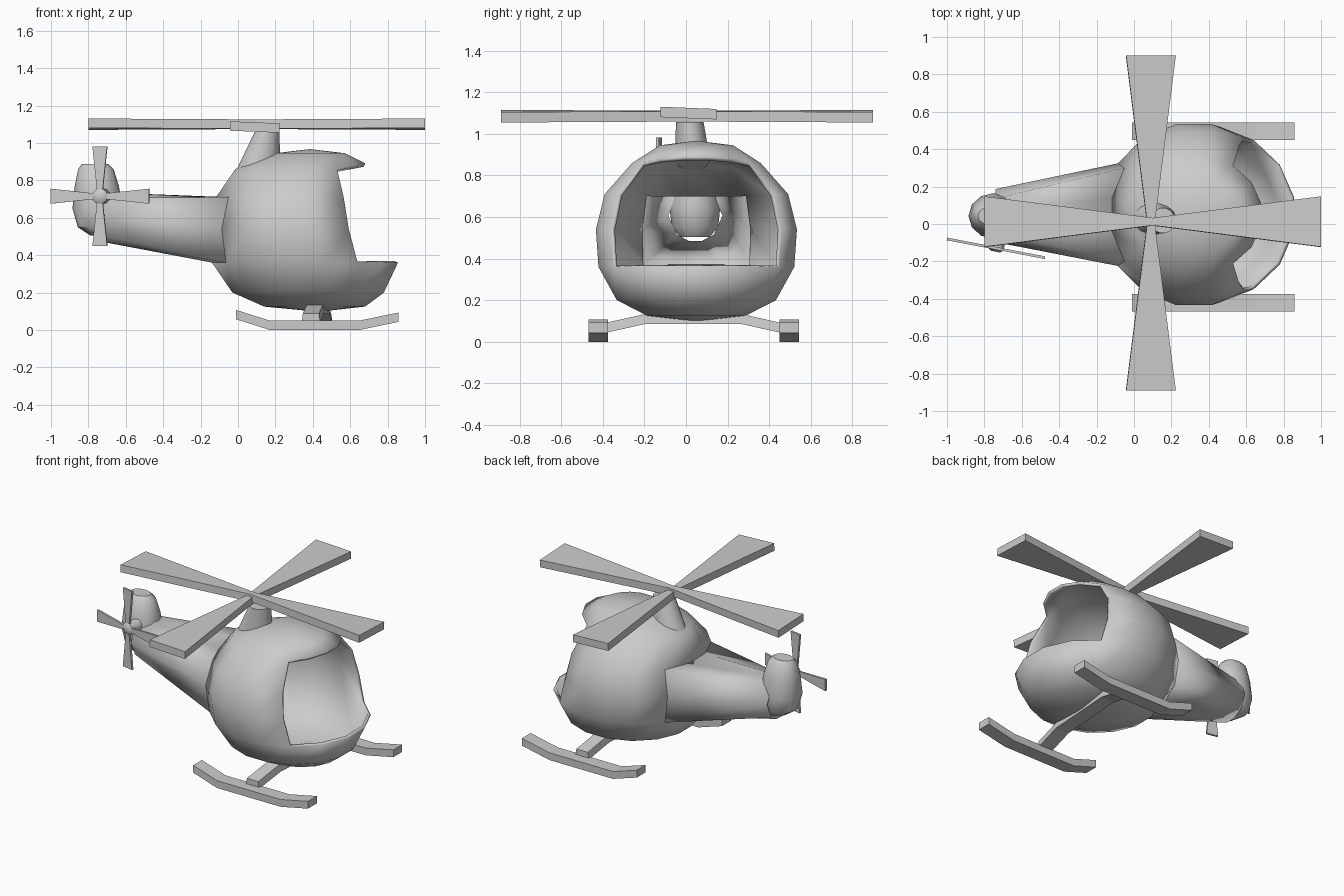
import bpy, bmesh
from math import sin, cos, pi, radians, sqrt
from mathutils import Vector, Matrix

if "Cube" in bpy.data.objects:
    bpy.data.objects.remove(bpy.data.objects["Cube"])

CY = 0.05  # centre line of the fuselage


def make(name, verts, faces, matrix=None, smooth=None, shell=0.0, recalc=True):
    bm = bmesh.new()
    vs = [bm.verts.new(v) for v in verts]
    for f in faces:
        bm.faces.new([vs[i] for i in f])
    bmesh.ops.delete(bm, geom=[v for v in bm.verts if not v.link_faces], context='VERTS')
    if recalc:
        bmesh.ops.recalc_face_normals(bm, faces=bm.faces[:])
    if matrix:
        bm.transform(matrix)
    me = bpy.data.meshes.new(name)
    bm.to_mesh(me)
    bm.free()
    ob = bpy.data.objects.new(name, me)
    bpy.context.collection.objects.link(ob)
    if shell:
        m = ob.modifiers.new("shell", 'SOLIDIFY')
        m.thickness, m.offset = shell, -1
    if smooth:
        bpy.ops.object.select_all(action='DESELECT')
        bpy.context.view_layer.objects.active = ob
        ob.select_set(True)
        bpy.ops.object.shade_smooth_by_angle(angle=radians(smooth))
    return ob


def loft(name, loops, caps=True, **kw):
    n = len(loops[0])
    verts = [p for lp in loops for p in lp]
    faces = [(r*n + k, r*n + (k+1) % n, (r+1)*n + (k+1) % n, (r+1)*n + k)
             for r in range(len(loops) - 1) for k in range(n)]
    if caps:
        faces += [tuple(range(n))[::-1], tuple(range(len(verts) - n, len(verts)))]
    return make(name, verts, faces, **kw)


def ellipse(cx, cy, z, rx, ry, n, slope=0.0):
    return [(cx + rx*cos(2*pi*k/n), cy + ry*sin(2*pi*k/n), z + slope*cos(2*pi*k/n))
            for k in range(n)]


# Cabin shell: stacked rings (z, centre x, radius x, radius y) with openings left out
N = 16
RINGS = [(.125, .41, .275, .24), (.20, .375, .413, .39), (.36, .358, .507, .48),
         (.54, .32, .49, .493), (.71, .318, .444, .45), (.86, .333, .354, .315),
         (.945, .385, .19, .18)]


def cabin_point(r, k):
    z, cx, rx, ry = RINGS[r]
    a = 2*pi*(k + .5)/N
    if r == 5:                       # visor edge rises towards the front
        z += .03*max(0, cos(a) - .556)/.42
    return (cx + rx*cos(a), CY + ry*sin(a), z)


verts = [cabin_point(r, k) for r in range(len(RINGS)) for k in range(N)]
faces = []
for r in range(len(RINGS) - 1):
    for k in range(N):
        s = (k + 1) % N
        window = 2 <= r <= 4 and s in (0, 1, 2, 14, 15)
        tail_hole = r in (2, 3) and s in (7, 8, 9)
        if not (window or tail_hole):
            faces.append((r*N + k, r*N + s, (r+1)*N + s, (r+1)*N + k))
bottom, top = len(verts), len(verts) + 1
verts += [(.43, CY, .097), (.385, CY, .967)]
last = (len(RINGS) - 1)*N
for k in range(N):
    faces.append((bottom, (k+1) % N, k))
    faces.append((top, last + k, last + (k+1) % N))
make("cabin_shell", verts, faces, smooth=40, shell=.02, recalc=False)

# Tail boom: from the cabin's rear opening to a rounded end
base = ([cabin_point(4, k) for k in (6, 7, 8, 9)] + [cabin_point(3, 9)]
        + [cabin_point(2, k) for k in (9, 8, 7, 6)] + [cabin_point(3, 6)])
end = []
for x, y, z in base:
    u, v = (y - CY)/.27, (z - .535)/.175
    end.append((-.74, .045 + .14*u*sqrt(1 - v*v/2), .605 + .135*v*sqrt(1 - u*u/2)))
loft("tail_boom", [base, end], caps=False, smooth=60, shell=.012)

# Rounded tail fin
loft("tail_fin", [ellipse(cx, .043, z, rx, ry, 12) for z, cx, rx, ry in (
    (.505, -.73, .06, .07), (.55, -.745, .112, .112), (.65, -.75, .135, .122),
    (.77, -.755, .118, .105), (.86, -.76, .095, .078), (.888, -.765, .07, .05))], smooth=40)

# Rotor mast: slanted base narrowing to a round top
loft("rotor_mast", [ellipse(.1, .03, .88, .125, .085, 14, .06),
                    ellipse(.155, .018, 1.058, .066, .068, 14)], smooth=40)


# Rotor blades: each pair is one bar that widens to both tips
def blade_pair(name, length, tip, root, thick, matrix):
    pts = [(-length, -tip), (0, -root), (length, -tip),
           (length, tip), (0, root), (-length, tip)]
    v = [(x, y, z) for z in (-thick/2, thick/2) for x, y in pts]
    f = [(0, 5, 4, 1), (1, 4, 3, 2), (6, 7, 10, 11), (7, 8, 9, 10)]
    f += [(i, (i+1) % 6, 6 + (i+1) % 6, 6 + i) for i in range(6)]
    make(name, v, f, matrix)


T, R = Matrix.Translation, Matrix.Rotation
blade_pair("main_blades_lengthwise", .9, .135, .02, .05,
           T((.1, .012, 1.1)) @ R(radians(-2.3), 4, 'X'))
blade_pair("main_blades_crosswise", .895, .133, .02, .05,
           T((.09, .005, 1.085)) @ R(radians(2.3), 4, 'Y') @ R(pi/2, 4, 'Z'))

yaw = T((-.738, -.13, .715)) @ R(radians(-10.8), 4, 'Z') @ R(pi/2, 4, 'X')
for i, name in enumerate(("tail_blades_level", "tail_blades_upright")):
    blade_pair(name, .267, .04, .012, .014, yaw @ R(i*pi/2, 4, 'Z'))
loft("tail_rotor_hub", [ellipse(0, 0, z, r, r, 12) for z, r in
                        ((-.08, .042), (.005, .042), (.018, .025))],
     matrix=yaw, smooth=40)

# Skids: flat bars with upturned ends
for name, y in (("skid_front", -.422), ("skid_back", .497)):
    loft(name, [[(x, y - .047, z), (x, y + .047, z), (x, y + .047, z + .05), (x, y - .047, z + .05)]
                for x, z in ((-.01, .057), (.17, 0), (.65, 0), (.857, .043))])

# Cross bar joining the skids under the cabin
loft("skid_cross_bar", [[(x - .05, y, z), (x + .05, y, z), (x + .043, y, z + .048), (x - .043, y, z + .048)]
                        for x, y, z in ((.39, -.4, .04), (.41, -.2, .085), (.44, .27, .085), (.455, .47, .04))])
